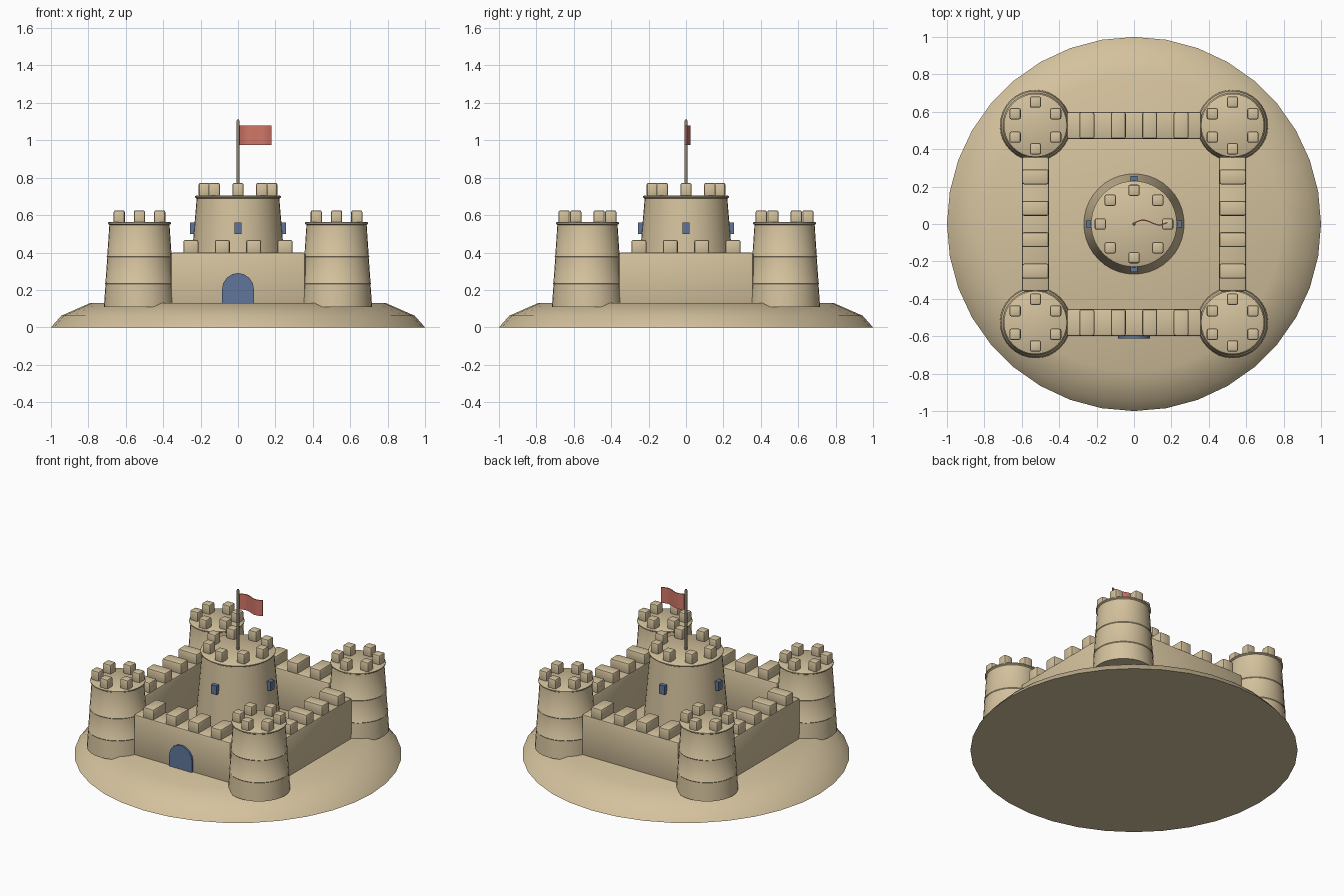
import bpy, bmesh, math
from mathutils import Vector

cube = bpy.data.objects.get("Cube")
if cube:
    bpy.data.objects.remove(cube, do_unlink=True)


def material(name, rgb):
    m = bpy.data.materials.new(name)
    m.use_nodes = True
    m.diffuse_color = (*rgb, 1)
    m.node_tree.nodes["Principled BSDF"].inputs["Base Color"].default_value = (*rgb, 1)
    return m


SAND = material("sand", (0.66, 0.54, 0.34))
BLUE = material("slate blue", (0.115, 0.18, 0.33))
RED = material("flag red", (0.64, 0.18, 0.135))
WOOD = material("pole wood", (0.27, 0.22, 0.16))


def finish(name, bm, mat, smooth=True):
    bmesh.ops.recalc_face_normals(bm, faces=bm.faces)
    mesh = bpy.data.meshes.new(name)
    bm.to_mesh(mesh)
    bm.free()
    mesh.materials.append(mat)
    ob = bpy.data.objects.new(name, mesh)
    bpy.context.collection.objects.link(ob)
    if smooth:
        bpy.ops.object.select_all(action="DESELECT")
        ob.select_set(True)
        bpy.context.view_layer.objects.active = ob
        bpy.ops.object.shade_smooth_by_angle(angle=math.radians(35))
    return ob


def lathe(name, profile, sides, mat, x=0, y=0):
    """Closed solid of revolution from (radius, height) pairs."""
    bm = bmesh.new()
    rings = []
    for r, z in profile:
        rings.append([bm.verts.new((x + r * math.cos(2 * math.pi * i / sides),
                                    y + r * math.sin(2 * math.pi * i / sides), z))
                      for i in range(sides)])
    for a, b in zip(rings, rings[1:]):
        for i in range(sides):
            j = (i + 1) % sides
            bm.faces.new((a[i], a[j], b[j], b[i]))
    bm.faces.new(rings[0])
    bm.faces.new(rings[-1])
    return finish(name, bm, mat)


def box(name, center, size, mat, bevel=0.0):
    bm = bmesh.new()
    bmesh.ops.create_cube(bm, size=1)
    for v in bm.verts:
        v.co = Vector(center) + Vector([c * s for c, s in zip(v.co, size)])
    if bevel:
        bmesh.ops.bevel(bm, geom=bm.edges[:], offset=bevel, segments=2,
                        profile=0.5, affect="EDGES")
    return finish(name, bm, mat)


def merlon_ring(name, x, y, z, radius, count, start):
    for i in range(count):
        a = start + 2 * math.pi * i / count
        box(f"{name}_{i + 1}", (x + radius * math.cos(a), y + radius * math.sin(a), z),
            (0.06, 0.06, 0.075), SAND, 0.01)


# Sand mound
lathe("mound", [(1, 0), (0.945, 0.062), (0.79, 0.13)], 36, SAND)

# Corner towers with thin bands and a rim
T = 0.527
BASE, TOP = 0.11, 0.555


def tower_radius(z):
    return 0.19 - 0.03 * (z - BASE) / (TOP - BASE)


tower_profile = [(tower_radius(BASE), BASE)]
for band in (0.235, 0.38):
    r = tower_radius(band)
    tower_profile += [(r, band - 0.004), (r + 0.003, band), (r, band + 0.004)]
tower_profile += [(0.161, 0.548), (0.169, 0.553), (0.169, 0.56), (0.162, 0.564)]

for sx, side in ((-1, "right"), (1, "left")):
    for sy, end in ((-1, "front"), (1, "back")):
        name = f"{end}_{side}_tower"
        lathe(name, tower_profile, 32, SAND, sx * T, sy * T)
        merlon_ring(name + "_merlon", sx * T, sy * T, 0.588, 0.125, 6, math.pi / 2)

# Curtain walls with four merlons each
for name, along_x, sign in (("front", True, -1), ("back", True, 1),
                            ("right", False, -1), ("left", False, 1)):
    def place(u, z):
        return (u, sign * T, z) if along_x else (sign * T, u, z)

    def dims(length, depth, h):
        return (length, depth, h) if along_x else (depth, length, h)

    box(name + "_wall", place(0, 0.26), dims(0.72, 0.145, 0.28), SAND, 0.012)
    for i in range(4):
        box(f"{name}_wall_merlon_{i + 1}", place((i - 1.5) * 0.168, 0.43),
            dims(0.08, 0.142, 0.075), SAND, 0.01)

# Central keep
lathe("keep", [(0.27, 0.11), (0.221, 0.688), (0.23, 0.694), (0.23, 0.7), (0.222, 0.705)],
      40, SAND)
merlon_ring("keep_merlon", 0, 0, 0.735, 0.18, 8, 0)
for i, name in enumerate(("left", "back", "right", "front")):
    c, s = round(math.cos(i * math.pi / 2)), round(math.sin(i * math.pi / 2))
    size = (0.035, 0.04, 0.06) if c else (0.04, 0.035, 0.06)
    box(f"keep_{name}_window", (c * 0.24, s * 0.24, 0.53), size, BLUE)

# Arched door
bm = bmesh.new()
outline = [(-0.085, 0.125), (0.085, 0.125)]
for i in range(9):
    a = math.pi * i / 8
    outline.append((0.085 * math.cos(a), 0.205 + 0.085 * math.sin(a)))
face = bm.faces.new([bm.verts.new((x, -0.612, z)) for x, z in outline])
ext = bmesh.ops.extrude_face_region(bm, geom=[face])
for v in ext["geom"]:
    if isinstance(v, bmesh.types.BMVert):
        v.co.y += 0.03
finish("door", bm, BLUE)

# Flag pole and waving flag
lathe("flag_pole", [(0.008, 0.69), (0.008, 1.105), (0.005, 1.11)], 12, WOOD)
bm = bmesh.new()
steps = 10
columns = []
for i in range(steps + 1):
    t = i / steps
    y = 0.008 + 0.013 * math.sin(2 * math.pi * t)
    columns.append([bm.verts.new((0.006 + 0.172 * t, y + d, z))
                    for d, z in ((-0.003, 0.975), (0.003, 0.975),
                                 (0.003, 1.08), (-0.003, 1.08))])
for a, b in zip(columns, columns[1:]):
    for k in range(4):
        n = (k + 1) % 4
        bm.faces.new((a[k], a[n], b[n], b[k]))
bm.faces.new(columns[0])
bm.faces.new(columns[-1])
finish("flag", bm, RED)
